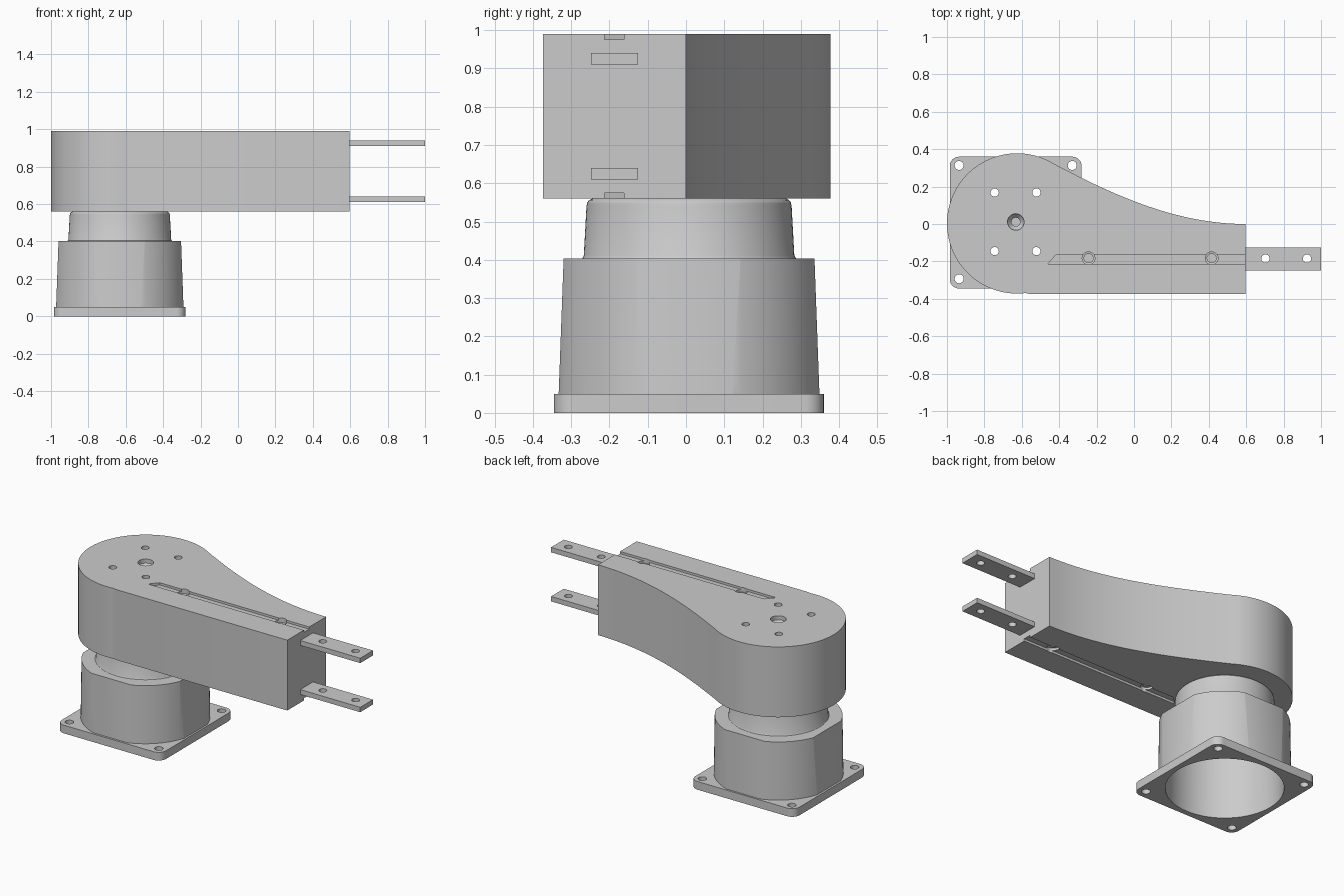
import bpy, bmesh
from math import sin, cos, pi, radians, atan2

if "Cube" in bpy.data.objects:
    bpy.data.objects.remove(bpy.data.objects["Cube"])

CX, CY = -0.632, 0.008          # axis of the base
Z0, Z1 = 0.56, 0.99             # arm bottom and top
ZM = (Z0 + Z1) / 2


def loft(name, rings):
    """Closed solid through a stack of rings with equal point counts."""
    bm = bmesh.new()
    vs = [[bm.verts.new(p) for p in ring] for ring in rings]
    n = len(vs[0])
    for a, b in zip(vs, vs[1:]):
        for i in range(n):
            bm.faces.new((a[i], a[(i + 1) % n], b[(i + 1) % n], b[i]))
    bm.faces.new(vs[0][::-1])
    bm.faces.new(vs[-1])
    bmesh.ops.recalc_face_normals(bm, faces=bm.faces)
    me = bpy.data.meshes.new(name)
    bm.to_mesh(me)
    bm.free()
    ob = bpy.data.objects.new(name, me)
    bpy.context.collection.objects.link(ob)
    return ob


def prism(name, pts, z0, z1):
    return loft(name, [[(x, y, z) for x, y in pts] for z in (z0, z1)])


def lathe(name, x, y, profile, n=32):
    return loft(name, [[(x + r * cos(2 * pi * i / n), y + r * sin(2 * pi * i / n), z)
                        for i in range(n)] for r, z in profile])


def rect(x0, x1, y0, y1):
    return [(x0, y0), (x1, y0), (x1, y1), (x0, y1)]


def rounded_rect(x0, x1, y0, y1, r, n=8):
    pts = []
    for k, (x, y) in enumerate(((x1 - r, y1 - r), (x0 + r, y1 - r), (x0 + r, y0 + r), (x1 - r, y0 + r))):
        for i in range(n + 1):
            a = (k + i / n) * pi / 2
            pts.append((x + r * cos(a), y + r * sin(a)))
    return pts


def boolean(ob, cutter, op='DIFFERENCE'):
    cutter.hide_render = True
    m = ob.modifiers.new(op, 'BOOLEAN')
    m.operation, m.object, m.solver = op, cutter, 'EXACT'
    bpy.context.view_layer.objects.active = ob
    bpy.ops.object.modifier_apply(modifier=m.name)
    bpy.data.objects.remove(cutter)


def bore():
    return lathe("bore_cutter", CX, CY, [(0.322, -0.1), (0.315, 0.37), (0.24, 0.37), (0.24, 0.53)], 64)


# Square mounting plate with corner holes
base_plate = prism("base_plate", rounded_rect(-0.985, -0.28, -0.345, 0.36, 0.05), 0, 0.05)
boolean(base_plate, bore())
for x in (-0.935, -0.33):
    for y in (-0.293, 0.313):
        boolean(base_plate, lathe("hole_cutter", x, y, [(0.024, -0.1), (0.024, 0.1)]))

# Housing: round drum with four drafted flats
housing = lathe("base_housing", CX, CY, [(0.359, 0.045), (0.354, 0.403)], 96)
flats = loft("flats_cutter", [[(x, y, z) for x, y in rect(CX - h, CX + h, CY - h, CY + h)]
                              for h, z in ((0.3425, 0.0), (0.326, 0.45))])
boolean(housing, flats, 'INTERSECT')
boolean(housing, bore())

# Neck with small fillets
neck = lathe("neck", CX, CY, [(0.286, 0.40), (0.279, 0.404), (0.275, 0.412), (0.268, 0.54),
                              (0.266, 0.55), (0.261, 0.556), (0.253, 0.56)], 96)
boolean(neck, bore())

# Arm outline: round head, lower straight edge, sweeping upper edge
AX, AY, R = -0.625, 0.003, 0.375
a0, a1 = atan2(0.33, 0.175), radians(277)
outline = [(AX + R * cos(a0 + (a1 - a0) * i / 64), AY + R * sin(a0 + (a1 - a0) * i / 64))
           for i in range(65)]
outline += [(-0.56, -0.374), (0.595, -0.374)]
P = ((0.595, 0.0), (0.2, 0.0), (-0.15, 0.177), (-0.45, 0.333))
for i in range(24):
    t = i / 24
    w = ((1 - t) ** 3, 3 * t * (1 - t) ** 2, 3 * t * t * (1 - t), t ** 3)
    outline.append(tuple(sum(k * p[c] for k, p in zip(w, P)) for c in (0, 1)))
arm = prism("arm", outline, Z0, Z1)

# Shallow grooves and countersunk screw holes on both arm faces
groove = [(-0.46, -0.213), (0.7, -0.213), (0.7, -0.162), (-0.415, -0.162)]
for s, zf in ((1, Z1), (-1, Z0)):
    boolean(arm, prism("groove_cutter", groove, zf - s * 0.014, zf + s * 0.1))
    for x in (-0.243, 0.415):
        boolean(arm, lathe("screw_cutter", x, -0.183, [
            (0.024, zf - s * 0.052), (0.024, zf - s * 0.03), (0.034, zf - s * 0.028), (0.034, zf + s * 0.1)]))

# Four bolt holes through arm and neck, plus the central countersunk hole
for x in (-0.745, -0.522):
    for y in (-0.145, 0.168):
        for part in (arm, neck):
            boolean(part, lathe("bolt_cutter", x, y, [(0.022, 0.45), (0.022, 1.1)]))
boolean(arm, lathe("pivot_cutter", CX, CY + 0.003, [(0.023, 0.59), (0.023, 0.94), (0.044, 0.965), (0.044, 1.1)]))

# Two flat bars projecting from the arm end
bars = []
for s, label in ((1, "upper"), (-1, "lower")):
    zc = ZM + s * 0.15
    bar = prism(label + "_bar", rect(0.5, 1.0, -0.248, -0.125), zc - 0.015, zc + 0.015)
    for x in (0.703, 0.925):
        boolean(bar, lathe("bar_hole_cutter", x, -0.185, [(0.022, 0.4), (0.022, 1.1)]))
    bars.append(bar)

# Smooth round walls, keep hard edges
bpy.ops.object.select_all(action='DESELECT')
for ob in (base_plate, housing, neck, arm, *bars):
    ob.select_set(True)
bpy.context.view_layer.objects.active = arm
bpy.ops.object.shade_smooth_by_angle(angle=radians(25))
